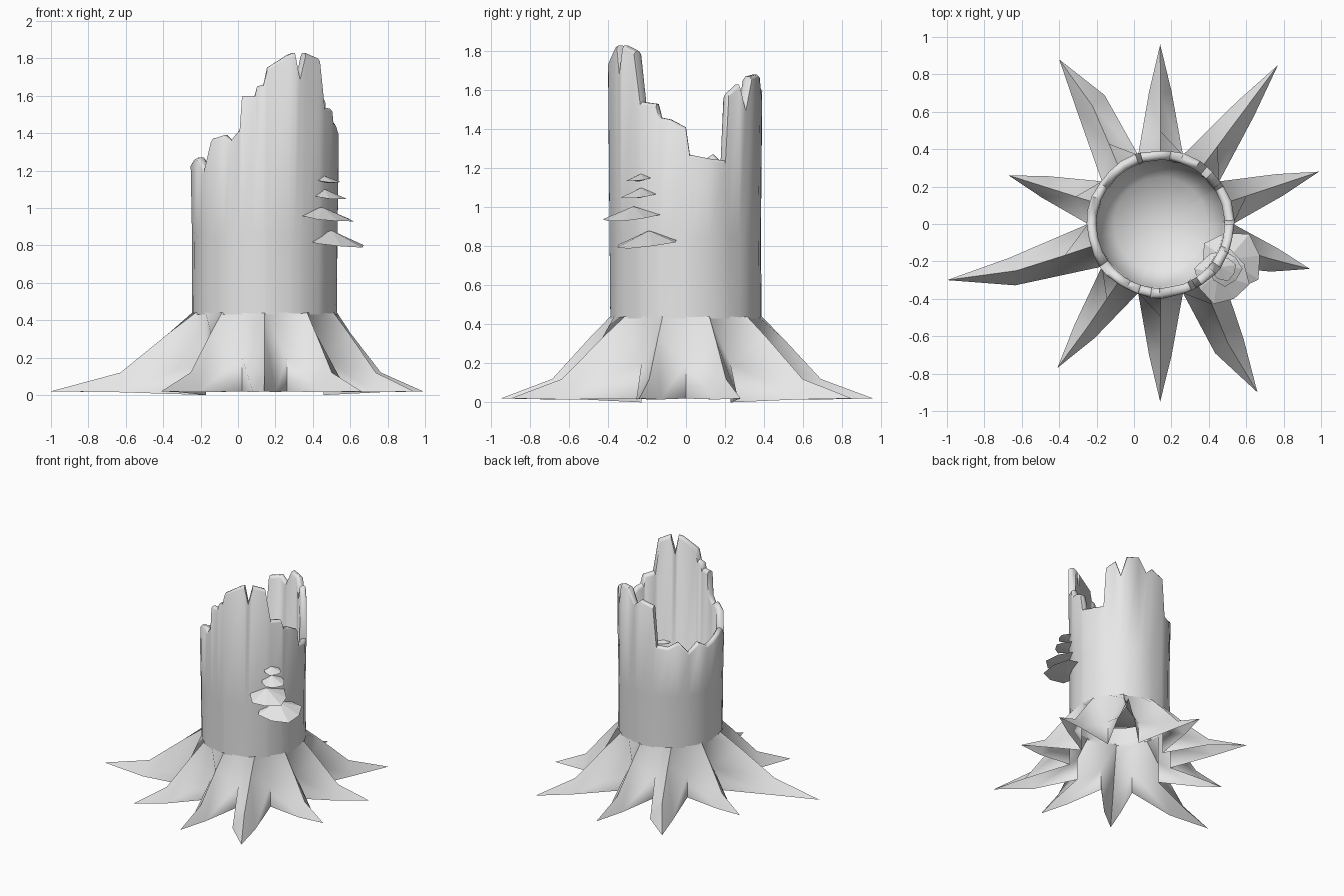
import bpy, bmesh
from math import radians, cos, sin, pi
from mathutils import Vector

if "Cube" in bpy.data.objects:
    bpy.data.objects.remove(bpy.data.objects["Cube"])

grey = bpy.data.materials.new("pale_grey")
grey.use_nodes = True
grey.diffuse_color = (0.8, 0.8, 0.8, 1)
grey.node_tree.nodes["Principled BSDF"].inputs["Base Color"].default_value = (0.8, 0.8, 0.8, 1)

AXIS_X = 0.142   # the trunk stands off centre
RADIUS = 0.388


def around(deg, r, z):
    a = radians(deg)
    return Vector((AXIS_X + r * cos(a), r * sin(a), z))


def finish(bm, name, angle):
    bmesh.ops.remove_doubles(bm, verts=bm.verts, dist=0.0005)
    mesh = bpy.data.meshes.new(name)
    bm.to_mesh(mesh)
    bm.free()
    mesh.materials.append(grey)
    obj = bpy.data.objects.new(name, mesh)
    bpy.context.collection.objects.link(obj)
    if angle:
        bpy.ops.object.select_all(action='DESELECT')
        obj.select_set(True)
        bpy.context.view_layer.objects.active = obj
        bpy.ops.object.shade_smooth_by_angle(angle=radians(angle))
    return obj


# Hollow trunk: broken rim as (angle, height)
rim = [(-180, 1.24), (-168, 1.26), (-155, 1.27), (-145, 1.2), (-136, 1.37),
       (-124, 1.39), (-118, 1.36), (-110, 1.42), (-108, 1.6), (-98, 1.6),
       (-96, 1.65), (-91, 1.66), (-88, 1.75), (-70, 1.82), (-65, 1.83),
       (-61, 1.7), (-56, 1.83), (-42, 1.8), (-36, 1.54), (-23, 1.53),
       (-20, 1.46), (-12, 1.45), (0, 1.41), (3, 1.27), (18, 1.25),
       (31, 1.24), (34, 1.58), (45, 1.63), (51, 1.51), (58, 1.67),
       (72, 1.68), (82, 1.56), (90, 1.61), (106, 1.58), (110, 1.26),
       (122, 1.25), (134, 1.29), (146, 1.2), (158, 1.27), (170, 1.22)]

bm = bmesh.new()
columns = []
for i, (deg, top) in enumerate(rim):
    wave = 0.004 * sin(radians(deg) * 7)
    section = [(RADIUS, 0.43), (RADIUS + wave, 0.85), (0.395 + wave, top - 0.015),
               (0.383, top), (0.358, top), (0.343, top - 0.02),
               (0.335, 0.62), (0.25, 0.5)]
    columns.append([bm.verts.new(around(deg, r, z)) for r, z in section])
hollow_floor = bm.verts.new((AXIS_X, 0, 0.46))
for a, b in zip(columns, columns[1:] + columns[:1]):
    for j in range(len(a) - 1):
        bm.faces.new((a[j], b[j], b[j + 1], a[j + 1]))
    bm.faces.new((a[-1], b[-1], hollow_floor))
finish(bm, "hollow_trunk", 60)

# Spreading roots: tip x, tip y, half width clockwise, half width anticlockwise
roots = [(0.14, 0.96, .06, .06), (-0.40, 0.88, .12, .05),
         (-0.67, 0.26, .06, .06), (-1.0, -0.30, .04, .11),
         (-0.41, -0.77, .06, .07), (0.14, -0.95, .06, .06),
         (0.66, -0.90, .06, .11), (0.94, -0.24, .07, .06),
         (0.99, 0.28, .06, .06), (0.77, 0.85, .06, .06)]
roots[6] = (0.66, -0.90, .11, .06)

bm = bmesh.new()
for k, (tx, ty, cw, ccw) in enumerate(roots):
    mid_deg = 90 + 36 * k
    base = around(mid_deg, RADIUS, 0)
    tip = Vector((tx, ty, 0.02))
    run = Vector((tx - base.x, ty - base.y, 0))
    side = Vector((-run.y, run.x, 0)).normalized()
    lean = side * (ccw - cw) / 2
    ridge = [base + Vector((0, 0, 0.44)),
             base + run * 0.19 + lean * 0.4 + Vector((0, 0, 0.33)),
             base + run * 0.53 + lean + Vector((0, 0, 0.12)), tip]
    for sign, width in ((-1, cw), (1, ccw)):
        valley = mid_deg + sign * 18
        # two valleys reach the ground, the others stop just above it
        low = 0.0 if round(valley) % 360 in (216, 36) else 0.02
        top, waist, foot = (around(valley, RADIUS, z) for z in (0.44, 0.2, low))
        flank = base + run * 0.56 + side * sign * width + Vector((0, 0, 0.015))
        for face in ((ridge[0], ridge[1], waist, top),
                     (ridge[1], ridge[2], flank, waist),
                     (waist, flank, foot), (ridge[2], tip, flank)):
            points = face if sign < 0 else face[::-1]
            bm.faces.new([bm.verts.new(p) for p in points][::-1])
finish(bm, "spreading_roots", 50)

# Shelf fungus: flat eight sided caps that droop away from the trunk
shelves = [("lowest", 0.52, -0.20, 0.815, 0.165, 0.065),
           ("lower", 0.47, -0.28, 0.95, 0.145, 0.055),
           ("upper", 0.485, -0.24, 1.06, 0.09, 0.04),
           ("highest", 0.48, -0.24, 1.145, 0.065, 0.027)]
for n, (label, x, y, z, r, rise) in enumerate(shelves):
    bm = bmesh.new()
    ring = []
    for i in range(8):
        a = 2 * pi * i / 8 + 0.2 + n * 0.3
        rr = r * (1.06 if i % 2 else 0.94)
        dx, dy = rr * cos(a), rr * sin(a)
        ring.append(bm.verts.new((x + dx, y + dy, z - 0.11 * (dx - dy))))
    crown = bm.verts.new((x - 0.02, y + 0.01, z + rise))
    under = bm.verts.new((x, y, z - 0.012))
    for a, b in zip(ring, ring[1:] + ring[:1]):
        bm.faces.new((a, b, crown))
        bm.faces.new((b, a, under))
    finish(bm, label + "_shelf_fungus", 0)
